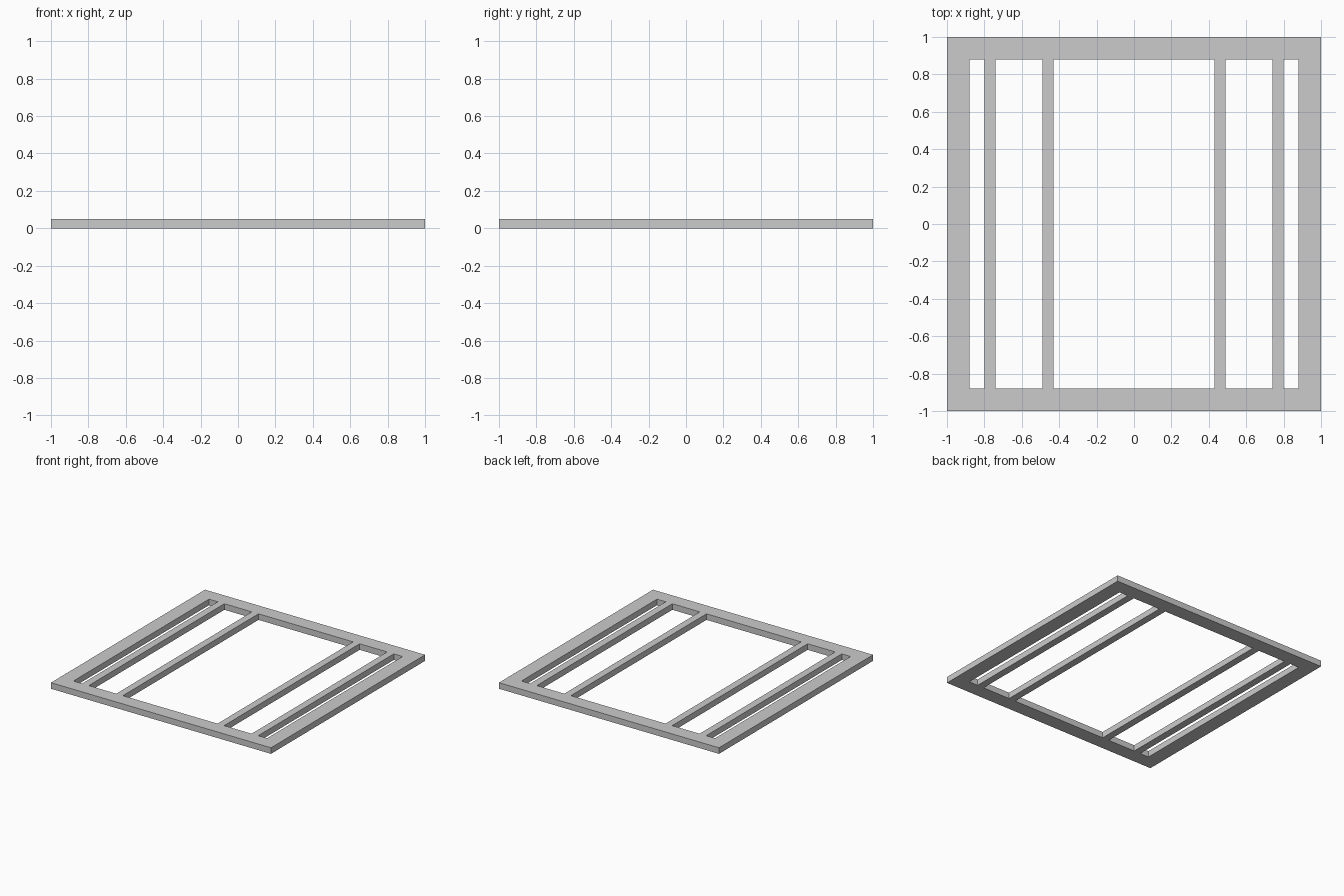
import bpy, bmesh

if "Cube" in bpy.data.objects:
    bpy.data.objects.remove(bpy.data.objects["Cube"])

THICK = 0.05
INNER = 0.88
# Slat edges on the right half, mirrored to the left
half = [0.43, 0.49, 0.74, 0.80, INNER, 1.0]
xs = [-v for v in reversed(half)] + half
ys = [-1.0, -INNER, INNER, 1.0]

bm = bmesh.new()
grid = [[bm.verts.new((x, y, 0)) for y in ys] for x in xs]

# Flat layout: solid border and slats, open cells between the slats
for i in range(len(xs) - 1):
    for j in range(len(ys) - 1):
        is_open = j == 1 and i % 2 == 1
        if not is_open:
            bm.faces.new((grid[i][j], grid[i + 1][j],
                          grid[i + 1][j + 1], grid[i][j + 1]))

# Thickness
base = bm.faces[:]
res = bmesh.ops.extrude_face_region(bm, geom=base, use_keep_orig=True)
top = [g for g in res["geom"] if isinstance(g, bmesh.types.BMVert)]
bmesh.ops.translate(bm, verts=top, vec=(0, 0, THICK))
bmesh.ops.recalc_face_normals(bm, faces=bm.faces[:])

mesh = bpy.data.meshes.new("slatted_frame")
bm.to_mesh(mesh)
bm.free()
bpy.context.collection.objects.link(bpy.data.objects.new("slatted_frame", mesh))
